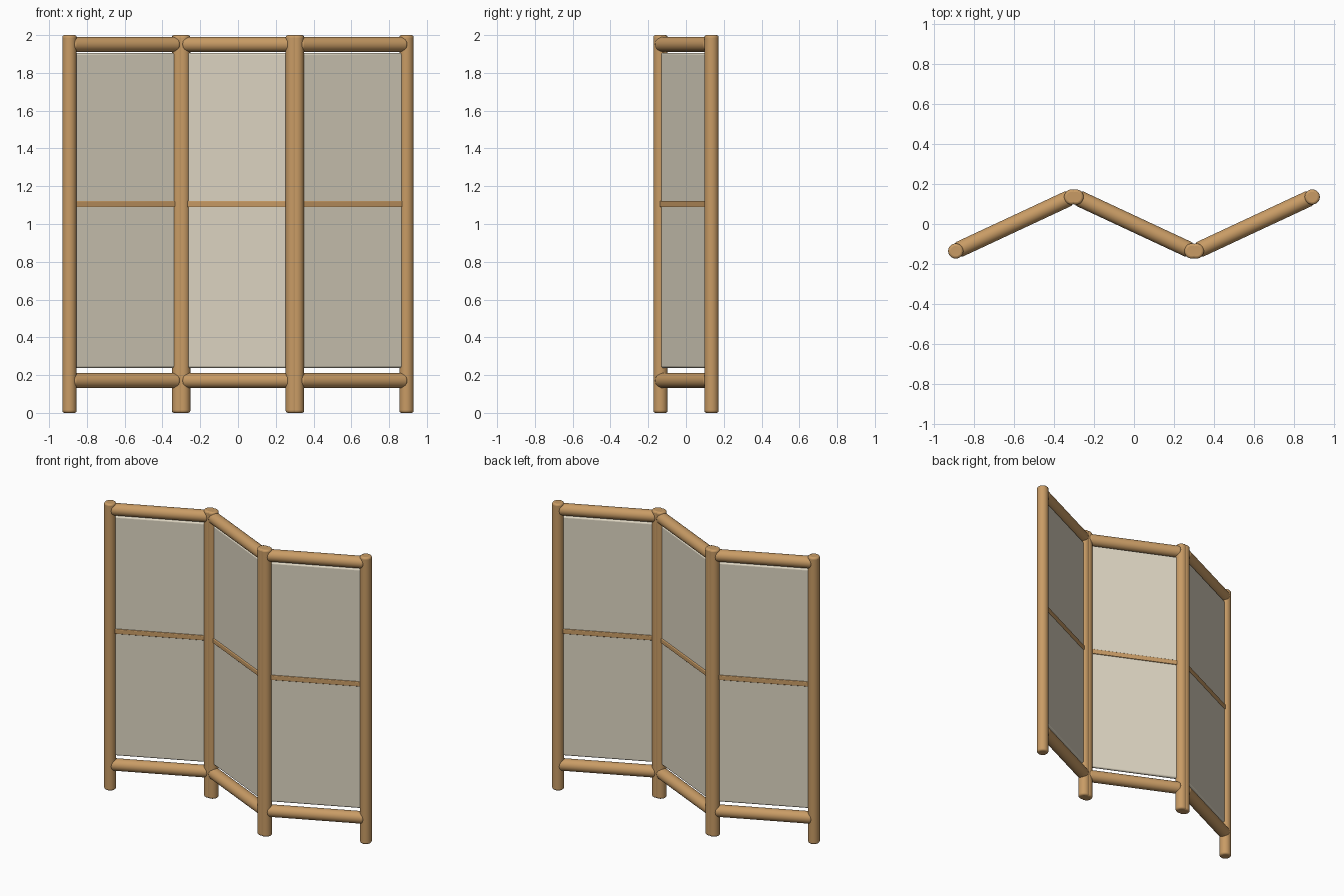
import bpy
from math import radians, pi
from mathutils import Matrix

if "Cube" in bpy.data.objects:
    bpy.data.objects.remove(bpy.data.objects["Cube"])

ANGLE = radians(25)
HALF = 0.32        # panel centre to post axis


def material(name, color):
    m = bpy.data.materials.new(name)
    m.diffuse_color = color
    m.use_nodes = True
    m.node_tree.nodes["Principled BSDF"].inputs["Base Color"].default_value = m.diffuse_color
    return m


wood = material("wood", (0.58, 0.33, 0.13, 1))
cloth = material("cloth", (0.73, 0.67, 0.54, 1))


def finish(name, mat, frame, bevel, segments):
    ob = bpy.context.object
    ob.name = name
    ob.data.materials.append(mat)
    bpy.ops.object.transform_apply(location=True, rotation=True, scale=True)
    ob.matrix_world = frame
    mod = ob.modifiers.new("rounded edges", "BEVEL")
    mod.width = bevel
    mod.segments = segments
    mod.limit_method = "ANGLE"
    mod.angle_limit = radians(40)
    bpy.ops.object.shade_smooth_by_angle(angle=radians(40))


def rod(name, frame, loc, radius, length, lying=False):
    bpy.ops.mesh.primitive_cylinder_add(
        vertices=24, radius=radius, depth=length, location=loc,
        rotation=(0, pi / 2 if lying else 0, 0))
    finish(name, wood, frame, 0.012, 3)


def block(name, mat, frame, loc, size, bevel):
    bpy.ops.mesh.primitive_cube_add(size=1, location=loc)
    bpy.context.object.scale = size
    finish(name, mat, frame, bevel, 3)


# Three hinged panels in a zigzag
for label, x, turn in (("left", -0.602, 1), ("centre", 0, -1), ("right", 0.602, 1)):
    frame = Matrix.Translation((x, 0, 0)) @ Matrix.Rotation(turn * ANGLE, 4, "Z")
    # Posts
    for side, s in (("a", -1), ("b", 1)):
        rod(f"{label}_post_{side}", frame, (s * HALF, 0, 1.0), 0.038, 2.0)
    # Top and bottom rails
    rod(f"{label}_top_rail", frame, (0, 0, 1.951), 0.04, 0.62, True)
    rod(f"{label}_bottom_rail", frame, (0, 0, 0.171), 0.04, 0.62, True)
    # Fabric sheet and thin middle slat
    block(f"{label}_fabric", cloth, frame, (0, 0, 1.072), (0.59, 0.024, 1.668), 0.01)
    block(f"{label}_slat", wood, frame, (0, 0, 1.106), (0.59, 0.036, 0.034), 0.005)
